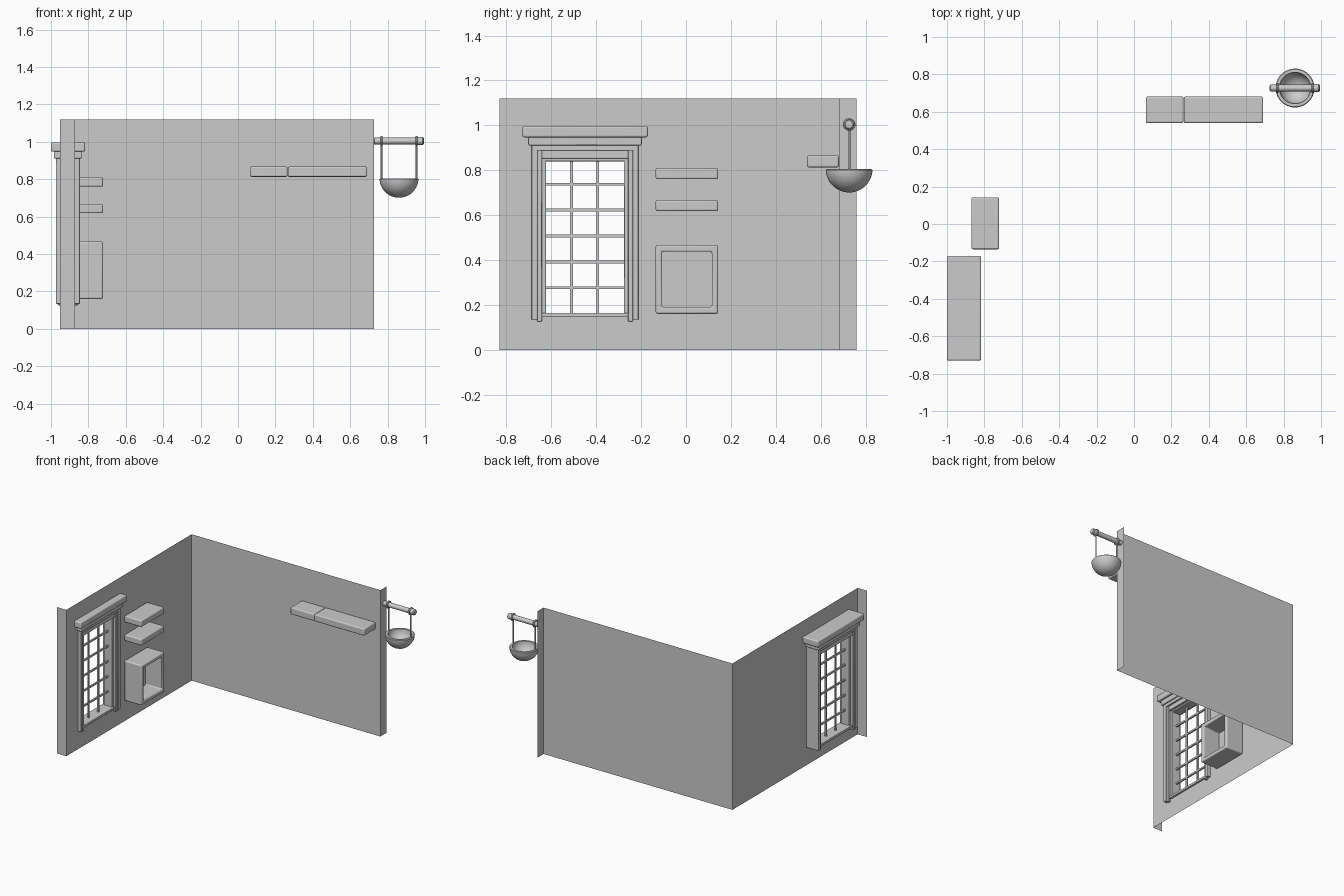
import bpy, bmesh, math
from mathutils import Matrix, Vector

if "Cube" in bpy.data.objects:
    bpy.data.objects.remove(bpy.data.objects["Cube"])


def finish(name, bm, smooth=True):
    bmesh.ops.recalc_face_normals(bm, faces=bm.faces)
    me = bpy.data.meshes.new(name)
    bm.to_mesh(me)
    bm.free()
    ob = bpy.data.objects.new(name, me)
    bpy.context.collection.objects.link(ob)
    if smooth:
        bpy.context.view_layer.objects.active = ob
        ob.select_set(True)
        bpy.ops.object.shade_smooth_by_angle(angle=math.radians(35))
        ob.select_set(False)
    return ob


def bevel(ob, width, segments=3):
    mod = ob.modifiers.new("Bevel", 'BEVEL')
    mod.width, mod.segments = width, segments
    mod.limit_method = 'ANGLE'
    return ob


def box(name, x, y, z, r=0.006):
    bm = bmesh.new()
    size = [b - a for a, b in (x, y, z)]
    mid = [(a + b) / 2 for a, b in (x, y, z)]
    bmesh.ops.create_cube(bm, size=1, matrix=Matrix.Translation(mid) @ Matrix.Diagonal((*size, 1)))
    ob = finish(name, bm)
    return bevel(ob, r) if r else ob


def lathe(name, profile, origin, axis='Z', steps=40):
    # revolve (radius, height) points around an axis
    bm = bmesh.new()
    vs = [bm.verts.new((r, 0, h)) for r, h in profile]
    es = [bm.edges.new(p) for p in zip(vs, vs[1:])]
    bmesh.ops.spin(bm, geom=vs + es, cent=(0, 0, 0), axis=(0, 0, 1),
                   angle=math.tau, steps=steps, use_duplicate=False)
    bmesh.ops.remove_doubles(bm, verts=bm.verts, dist=1e-5)
    rot = Matrix.Rotation(math.pi / 2, 4, 'Y') if axis == 'X' else Matrix()
    bm.transform(Matrix.Translation(origin) @ rot)
    return finish(name, bm)


# Wall sheet: left wall with window hole, back wall, short return at each end
WX, WY, H = -0.872, 0.684, 1.12
bm = bmesh.new()


def panel(p, q, z0=0.0, z1=H):
    bm.faces.new([bm.verts.new(c) for c in ((*p, z0), (*q, z0), (*q, z1), (*p, z1))])


ys = (-0.83, -0.66, -0.24, WY)
zs = (0, 0.15, 0.90, H)
for i in range(3):
    for j in range(3):
        if (i, j) != (1, 1):
            panel((WX, ys[i]), (WX, ys[i + 1]), zs[j], zs[j + 1])
panel((WX, WY), (0.727, WY))
panel((0.727, WY), (0.727, 0.76))
panel((-0.952, -0.83), (WX, -0.83))
bmesh.ops.remove_doubles(bm, verts=bm.verts, dist=1e-4)
finish("walls", bm, smooth=False)

# Window, symmetric about WC along y and CX through the wall
WC, CX = -0.45, -0.909


def win(name, depth, y0, y1, z0, z1, r=0.004):
    return box(name, (CX - depth, CX + depth), (WC + y0, WC + y1), (z0, z1), r)


win("window_crown", 0.091, -0.28, 0.28, 0.947, 0.997, 0.008)
win("window_crown_lower", 0.076, -0.253, 0.253, 0.911, 0.949, 0.006)
win("casing_head", 0.064, -0.238, 0.238, 0.887, 0.913)
win("inner_head", 0.052, -0.212, 0.212, 0.852, 0.889)
for s, side in ((-1, "left"), (1, "right")):
    for part, d, a, b, z in (("casing", 0.064, 0.212, 0.238, 0.134),
                             ("inner_casing", 0.055, 0.192, 0.214, 0.126),
                             ("sash_stile", 0.035, 0.174, 0.194, 0.15)):
        lo, hi = sorted((s * a, s * b))
        win(f"{part}_{side}", d, lo, hi, z, 0.9)
win("sash_top", 0.035, -0.194, 0.194, 0.84, 0.856)
win("window_sill", 0.05, -0.194, 0.194, 0.145, 0.164)
for k, y in enumerate((-0.06, 0.057)):
    win(f"muntin_upright_{k}", 0.006, y - 0.006, y + 0.006, 0.16, 0.845, 0)
for k in range(5):
    z = 0.276 + k * 0.1155
    win(f"muntin_rail_{k}", 0.006, -0.178, 0.178, z - 0.006, z + 0.006, 0)

# Shelves on the left wall
SX, SY = (WX + 0.003, -0.722), (-0.135, 0.143)
box("upper_shelf", SX, SY, (0.760, 0.810), 0.008)
box("lower_shelf", SX, SY, (0.618, 0.667), 0.008)

# Open box below the shelves: a rectangular ring
bm = bmesh.new()
outer = [(-0.135, 0.16), (0.143, 0.16), (0.143, 0.467), (-0.135, 0.467)]
inner = [(-0.107, 0.190), (0.115, 0.190), (0.115, 0.437), (-0.107, 0.437)]
rings = [[bm.verts.new((x, y, z)) for y, z in loop]
         for x, loop in ((SX[0], outer), (SX[1], outer), (SX[1], inner), (SX[0], inner))]
for a, b in zip(rings, rings[1:] + rings[:1]):
    for i in range(4):
        j = (i + 1) % 4
        bm.faces.new((a[i], a[j], b[j], b[i]))
bevel(finish("open_box", bm), 0.008)

# Shelves on the back wall
box("short_back_shelf", (0.064, 0.264), (0.54, 0.681), (0.813, 0.867), 0.008)
box("long_back_shelf", (0.266, 0.69), (0.54, 0.681), (0.813, 0.867), 0.008)

# Hanging bowl on a rod
BX, BY = 0.861, 0.727
lathe("hanging_rod", [(0, 0), (0.012, 0), (0.018, 0.004), (0.018, 0.232), (0.022, 0.236),
                      (0.022, 0.262), (0.017, 0.268), (0, 0.27)], (0.725, BY, 1.004), 'X', 24)
for s, side in ((-1, "left"), (1, "right")):
    x = BX + s * 0.094
    lathe(f"rod_ring_{side}", [(0.016, -0.006), (0.025, -0.006), (0.028, -0.003), (0.028, 0.003),
                               (0.025, 0.006), (0.016, 0.006)], (x, BY, 1.004), 'X', 24)
    lathe(f"hanger_{side}", [(0, 0), (0.005, 0), (0.005, 0.19), (0, 0.19)], (x, BY, 0.80), 'Z', 12)
R, r, n = 0.104, 0.084, 12
arc = [i * math.pi / 2 / n for i in range(n + 1)]
profile = [(R * math.sin(a), -R * math.cos(a)) for a in arc]
profile[-1:] = [(R, -0.004), (R - 0.004, 0), (r + 0.003, 0)]
profile += [(r * math.sin(a), -r * math.cos(a)) for a in reversed(arc)]
profile[0] = (0, -R)
profile[-1] = (0, -r)
lathe("bowl", profile, (BX, BY, 0.805))
